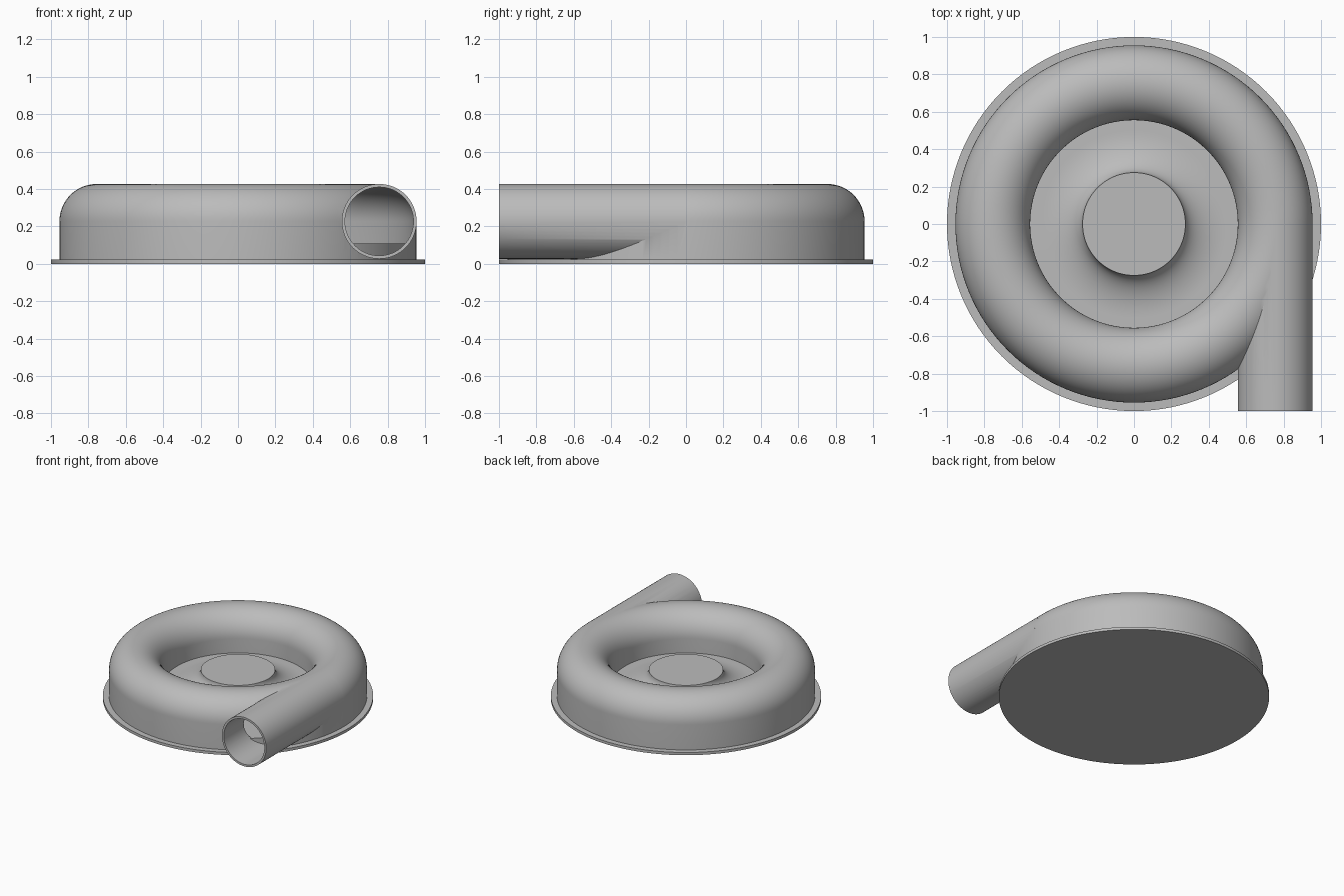
import bpy, math

if "Cube" in bpy.data.objects:
    bpy.data.objects.remove(bpy.data.objects["Cube"], do_unlink=True)

RING, TUBE, MID_Z, WALL = 0.755, 0.2, 0.227, 0.017
FLANGE_Z, FLOOR_Z = 0.022, 0.11
STEPS = 128

grey = bpy.data.materials.new("plain grey")
grey.use_nodes = True
colour = (0.5, 0.5, 0.5, 1)
grey.diffuse_color = colour
grey.node_tree.nodes["Principled BSDF"].inputs["Base Color"].default_value = colour


def finish(obj):
    """Give the part its colour and smooth its curved faces."""
    obj.data.materials.clear()
    obj.data.materials.append(grey)
    bpy.ops.object.select_all(action='DESELECT')
    obj.select_set(True)
    bpy.context.view_layer.objects.active = obj
    bpy.ops.object.shade_smooth_by_angle(angle=math.radians(30))


def lathe(name, profile, closed):
    """Spin an (r, z) profile around z; open profiles are capped at both ends."""
    n = len(profile)
    verts, faces = [], []
    for i in range(STEPS):
        a = math.tau * i / STEPS
        verts += [(r * math.cos(a), r * math.sin(a), z) for r, z in profile]
    for i in range(STEPS):
        j = (i + 1) % STEPS
        for k in range(n if closed else n - 1):
            m = (k + 1) % n
            faces.append((i * n + k, j * n + k, j * n + m, i * n + m))
    if not closed:
        faces.append([i * n for i in reversed(range(STEPS))])
        faces.append([i * n + n - 1 for i in range(STEPS)])
    mesh = bpy.data.meshes.new(name)
    mesh.from_pydata(verts, [], faces)
    obj = bpy.data.objects.new(name, mesh)
    bpy.context.collection.objects.link(obj)
    return obj


def arch_ring(name, radius, bottom):
    """Ring with a round top and straight sides."""
    arc = [math.pi * i / 32 for i in range(33)]
    profile = [(RING + radius, bottom)]
    profile += [(RING + radius * math.cos(a), MID_Z + radius * math.sin(a)) for a in arc]
    profile.append((RING - radius, bottom))
    return lathe(name, profile, True)


def pipe(name, radius, front):
    """Straight cylinder along y that ends inside the ring."""
    back = -0.005
    bpy.ops.mesh.primitive_cylinder_add(
        vertices=64, radius=radius, depth=back - front,
        location=(RING, (front + back) / 2, MID_Z), rotation=(math.pi / 2, 0, 0))
    obj = bpy.context.object
    obj.name = name
    return obj


def combine(target, other, operation):
    mod = target.modifiers.new("combine", 'BOOLEAN')
    mod.operation, mod.object, mod.solver = operation, other, 'EXACT'
    bpy.ops.object.select_all(action='DESELECT')
    target.select_set(True)
    bpy.context.view_layer.objects.active = target
    bpy.ops.object.modifier_apply(modifier=mod.name)
    bpy.data.objects.remove(other, do_unlink=True)


# Ring-shaped housing with its tangential outlet, hollowed out
housing = arch_ring("housing", TUBE, FLANGE_Z - 0.004)
combine(housing, pipe("outlet", TUBE, -1), 'UNION')
hollow = arch_ring("hollow", TUBE - WALL, FLANGE_Z - 0.01)
combine(hollow, pipe("bore", TUBE - WALL, -1.05), 'UNION')
combine(housing, hollow, 'DIFFERENCE')
finish(housing)

# Thin mounting flange
finish(lathe("base_flange", [(1, 0), (1, FLANGE_Z)], False))

# Raised floor that flares up into the central hub
HUB_R, HUB_Z, FLARE_R = 0.275, 0.232, 0.5
flare = [math.pi / 2 * i / 16 for i in range(17)]
profile = [(RING + TUBE - WALL / 2, FLANGE_Z - 0.002), (RING + TUBE - WALL / 2, FLOOR_Z)]
profile += [(FLARE_R - (FLARE_R - HUB_R) * math.sin(a),
             HUB_Z - (HUB_Z - FLOOR_Z) * math.cos(a)) for a in flare]
finish(lathe("floor_and_hub", profile, False))
